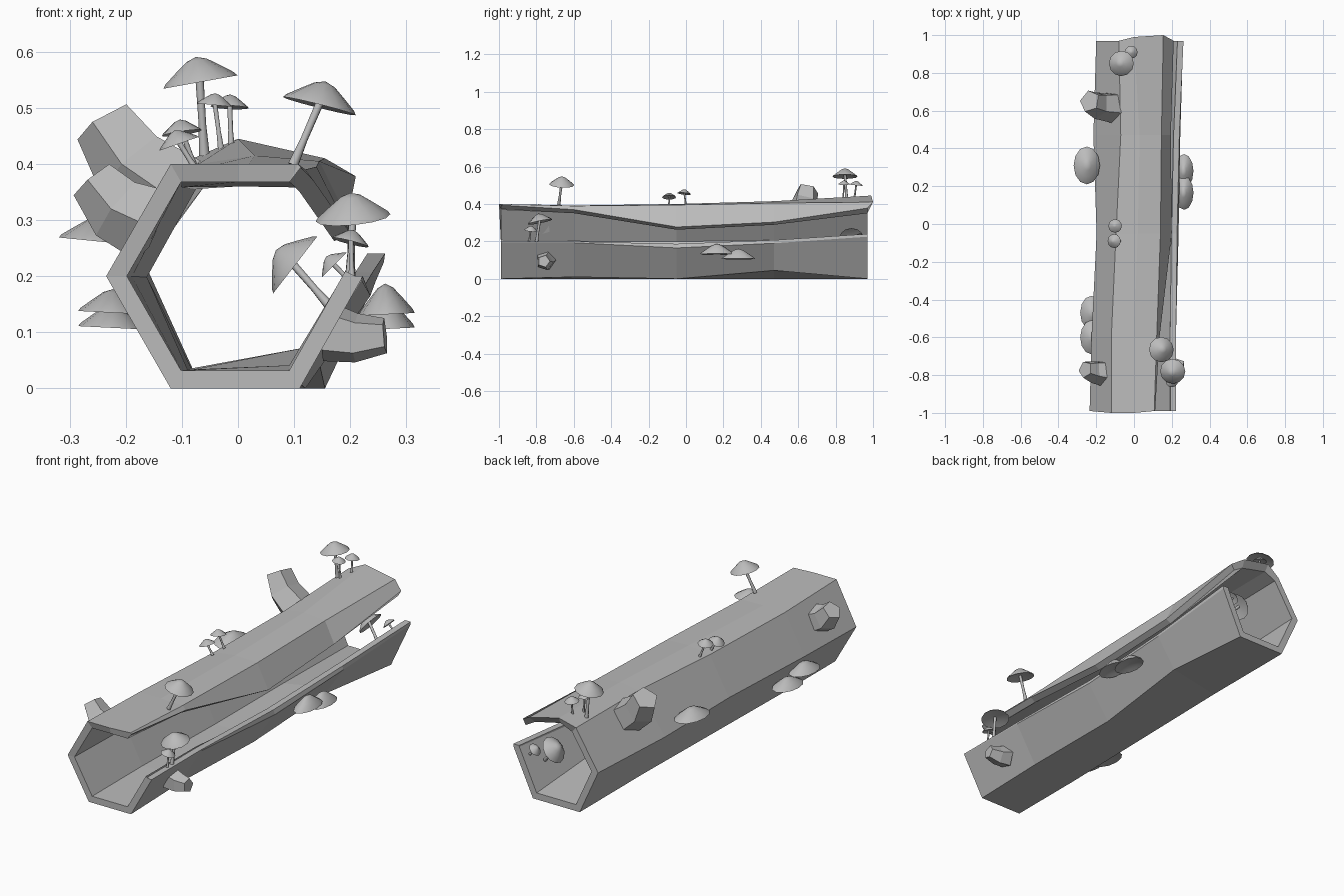
import bpy, bmesh, math
from mathutils import Vector

if "Cube" in bpy.data.objects:
    bpy.data.objects.remove(bpy.data.objects["Cube"])

grey = bpy.data.materials.new("weathered grey")
grey.diffuse_color = (0.5, 0.5, 0.5, 1)
grey.use_nodes = True
grey.node_tree.nodes["Principled BSDF"].inputs["Base Color"].default_value = grey.diffuse_color


def finish(name, bm, smooth=False):
    bmesh.ops.recalc_face_normals(bm, faces=bm.faces)
    me = bpy.data.meshes.new(name)
    bm.to_mesh(me)
    bm.free()
    me.materials.append(grey)
    for p in me.polygons:
        p.use_smooth = smooth
    ob = bpy.data.objects.new(name, me)
    bpy.context.collection.objects.link(ob)
    if smooth:
        bpy.context.view_layer.objects.active = ob
        ob.select_set(True)
        bpy.ops.object.shade_smooth_by_angle(angle=math.radians(50))
        ob.select_set(False)
    return ob


# Hollow log: open cross-sections from lower lip, round the left, to upper lip
SECTIONS = [
    (-0.99, [(.222, .2), (.22, .195), (.11, 0), (-.12, 0), (-.235, .2), (-.12, .4), (0, .4), (.107, .4), (.112, .394)]),
    (-0.6, [(.222, .2), (.22, .193), (.11, .01), (-.12, 0), (-.225, .2), (-.12, .39), (0, .392), (.12, .39), (.135, .37)]),
    (-0.05, [(.228, .187), (.236, .165), (.12, 0), (-.11, 0), (-.198, .2), (-.095, .385), (.02, .4), (.14, .395), (.2, .277)]),
    (0.47, [(.24, .207), (.245, .19), (.145, .045), (-.1, 0), (-.215, .21), (-.07, .4), (.03, .415), (.145, .405), (.195, .303)]),
    (0.97, [(.262, .24), (.26, .225), (.155, 0), (-.1, 0), (-.2, .22), (-.08, .41), (0, .445), (.155, .41), (.21, .378)]),
]


def inset(points, t):
    pts = [Vector(p) for p in points]
    out = []
    for i, p in enumerate(pts):
        a = (p - pts[i - 1]).normalized() if i else (pts[1] - p).normalized()
        b = (pts[i + 1] - p).normalized() if i < len(pts) - 1 else a
        na, nb = Vector((a.y, -a.x)), Vector((b.y, -b.x))
        m = (na + nb).normalized()
        out.append(p + m * t / max(m.dot(na), .5))
    # keep the lower lip level
    out[0].y = pts[0].y
    return out


bm = bmesh.new()
rings = []
for y, pts in SECTIONS:
    loop = pts + [tuple(p) for p in reversed(inset(pts, .032))]
    rings.append([bm.verts.new((x, y, z)) for x, z in loop])
n = len(rings[0])
for a, b in zip(rings, rings[1:]):
    for i in range(n):
        j = (i + 1) % n
        bm.faces.new((a[i], a[j], b[j], b[i]))
half = n // 2
for ring in (rings[0], rings[-1]):
    for i in range(half - 1):
        bm.faces.new((ring[i], ring[i + 1], ring[n - 2 - i], ring[n - 1 - i]))
# Ragged broken ends
rings[0][5].co.y = rings[0][6].co.y = -1
rings[-1][6].co.y = 0.99
rings[-1][7].co.y = 1
finish("hollow_log", bm)


def tube(name, stations, sides, smooth=False):
    """Round tube through (centre, radius) stations."""
    bm = bmesh.new()
    pts = [Vector(c) for c, r in stations]
    loops = []
    for i, (c, r) in enumerate(stations):
        d = pts[min(i + 1, len(pts) - 1)] - pts[max(i - 1, 0)]
        q = d.to_track_quat('Z', 'Y')
        loops.append([bm.verts.new(pts[i] + q @ Vector((r * math.cos(k * math.tau / sides),
                     r * math.sin(k * math.tau / sides), 0))) for k in range(sides)])
    for a, b in zip(loops, loops[1:]):
        for k in range(sides):
            j = (k + 1) % sides
            bm.faces.new((a[k], a[j], b[j], b[k]))
    bm.faces.new(loops[0])
    bm.faces.new(loops[-1])
    return finish(name, bm, smooth)


# Broken branch stubs
tube("branch_stub_back", [((-.11, .62, .34), .085), ((-.19, .63, .40), .075), ((-.235, .65, .475), .06)], 5)
tube("branch_stub_front", [((-.15, -.79, .29), .072), ((-.215, -.78, .32), .062), ((-.258, -.77, .372), .045)], 5)
tube("branch_stub_right", [((.16, -.75, .1), .055), ((.21, -.755, .09), .046), ((.262, -.76, .094), .033)], 5)

# Mushroom caps: pointed hat with a hollow underside, (radius, height)
CAP = [(.12, .14), (.65, .08), (1, 0), (.93, .1), (.6, .36), (.28, .6)]


def cap(name, centre, axis, rx, ry, h, sides=12):
    bm = bmesh.new()
    up = Vector(axis).normalized()
    side = Vector((0, 1, 0)).cross(up).normalized()
    fwd = up.cross(side)

    def place(r, z, a):
        return Vector(centre) + side * r * rx * math.cos(a) + fwd * r * ry * math.sin(a) + up * z * h / .7
    loops = [[bm.verts.new(place(r, z, k * math.tau / sides)) for k in range(sides)] for r, z in CAP]
    tip = bm.verts.new(place(0, .7, 0))
    for a, b in zip(loops, loops[1:]):
        for k in range(sides):
            j = (k + 1) % sides
            bm.faces.new((a[k], a[j], b[j], b[k]))
    for k in range(sides):
        bm.faces.new((loops[-1][k], loops[-1][(k + 1) % sides], tip))
    bm.faces.new(loops[0])
    finish(name, bm, True)


# Stemmed mushrooms: base, cap centre, cap axis, radius
STEMMED = [
    ((.098, -.68, .398), (.145, -.665, .503), (.25, .05, 1), .067),
    ((.2, -.8, .195), (.205, -.78, .304), (-.1, -.2, 1), .067),
    ((.203, -.84, .195), (.2, -.83, .26), (.25, .1, 1), .034),
    ((.165, .86, .145), (.102, .885, .22), (-.8, 0, .62), .064),
    ((.2, .93, .19), (.172, .93, .22), (-.7, 0, .7), .031),
    ((-.075, -.09, .39), (-.105, -.09, .436), (-.35, 0, 1), .037),
    ((-.075, 0, .39), (-.1, -.01, .455), (-.15, .1, 1), .036),
    ((-.06, .86, .415), (-.067, .85, .546), (-.18, 0, 1), .067),
    ((-.03, .84, .425), (-.042, .845, .505), (.1, 0, 1), .031),
    ((-.012, .9, .43), (-.015, .91, .501), (.05, .1, 1), .034),
]
for i, (base, c, axis, r) in enumerate(STEMMED):
    b, t = Vector(base), Vector(c)
    end = t + Vector(axis).normalized() * r * .15
    tube(f"mushroom_stem_{i}", [(b, r * .1 + .003), (b.lerp(end, .4), r * .07 + .002),
                                (end, r * .08 + .002)], 8, True)
    cap(f"mushroom_cap_{i}", c, axis, r, r, r * .68)

# Shelf mushrooms growing from the sides
SHELVES = [
    ((-.225, -.6, .135), (.05, 0, 1), .06, .09, .042),
    ((-.225, -.47, .108), (.05, 0, 1), .06, .09, .042),
    ((-.25, .31, .262), (.1, 0, 1), .07, .1, .045),
    ((.265, .165, .132), (-.05, 0, 1), .05, .09, .055),
    ((.265, .28, .106), (-.05, 0, 1), .05, .09, .055),
]
for i, s in enumerate(SHELVES):
    cap(f"shelf_mushroom_{i}", *s)
